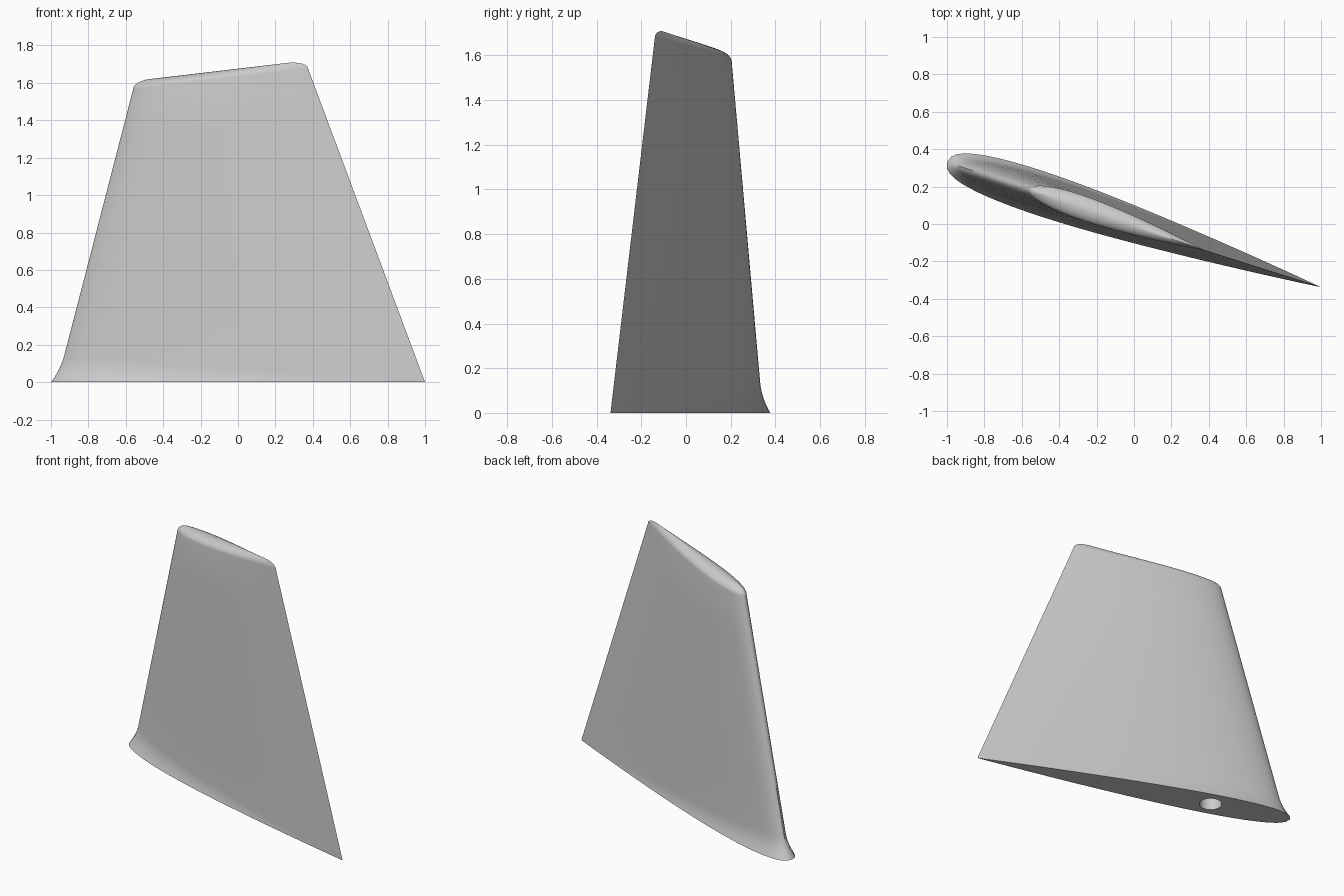
import bpy
import bmesh
import math
from mathutils import Vector

cube = bpy.data.objects.get("Cube")
if cube:
    bpy.data.objects.remove(cube, do_unlink=True)

SIDE = 32                 # stations along each side of the foil
LOOP = 2 * SIDE
CAP_RINGS = 8
FLARE_RINGS = 6
BODY_RINGS = 6

ROOT = Vector((-0.966, 0.32, 0)), Vector((1, -0.338, 0)), 0.095
TIP = Vector((-0.56, 0.185, 1.565)), Vector((0.375, -0.14, 1.675)), 0.13


def station(i):
    """Chord fraction and side for one point around the foil."""
    a = math.tau * i / LOOP
    return (1 - math.cos(a)) / 2, (1 if i < SIDE else -1)


def foil(lead, trail, thickness):
    """Closed symmetric foil section between two chord ends."""
    chord = trail - lead
    across = Vector((-chord.y, chord.x, 0)).normalized()
    points = []
    for i in range(LOOP):
        t, side = station(i)
        half = 5 * thickness * chord.length * (
            0.2969 * math.sqrt(t) - 0.126 * t - 0.3516 * t**2
            + 0.2843 * t**3 - 0.1036 * t**4)
        points.append(lead + chord * t + across * half * side)
    return points


def outward(points, i):
    d = points[(i + 1) % LOOP] - points[i - 1]
    return Vector((-d.y, d.x, 0)).normalized()


root, tip = foil(*ROOT), foil(*TIP)
rows = []

# Flared root, fading out towards the trailing edge
for k in range(FLARE_RINGS):
    u = k / FLARE_RINGS
    row = []
    for i in range(LOOP):
        fade = 1 - station(i)[0]
        p = root[i].lerp(tip[i], 0.09 * fade * u)
        row.append(p + outward(root, i) * 0.035 * fade**2 * (1 - u)**2)
    rows.append(row)

# Straight tapering sides
for k in range(BODY_RINGS + 1):
    row = []
    for i in range(LOOP):
        start = 0.09 * (1 - station(i)[0])
        row.append(root[i].lerp(tip[i], start + (1 - start) * k / BODY_RINGS))
    rows.append(row)

# Domed tip closing on a ridge along the chord
lead, trail, thickness = TIP
along = (trail - lead).normalized()
for k in range(1, CAP_RINGS + 1):
    a = math.pi / 2 * k / CAP_RINGS
    inset = 1 - math.cos(a)
    rise = Vector((0, 0, 0.045 * math.sin(a)))
    rows.append(foil(lead + along * 0.09 * inset + rise,
                     trail - along * 0.12 * inset + rise,
                     thickness * max(math.cos(a), 0)))

bm = bmesh.new()
rings = [[bm.verts.new(p) for p in row] for row in rows]
for low, high in zip(rings, rings[1:]):
    for i in range(LOOP):
        j = (i + 1) % LOOP
        bm.faces.new((low[i], low[j], high[j], high[i]))

# Blind shaft socket in the underside
socket = Vector((-0.494, 0.16, 0))
SEGMENTS, RADIUS, DEPTH = 32, 0.07, 0.5


def circle(z):
    return [bm.verts.new(socket + Vector((
        RADIUS * math.cos(math.tau * i / SEGMENTS),
        RADIUS * math.sin(math.tau * i / SEGMENTS), z)))
        for i in range(SEGMENTS)]


mouth, end = circle(0), circle(DEPTH)
for i in range(SEGMENTS):
    j = (i + 1) % SEGMENTS
    bm.faces.new((mouth[i], mouth[j], end[j], end[i]))
bm.faces.new(end)

# Flat underside around the socket
edges = [bm.edges.get((ring[i - 1], ring[i]))
         for ring in (rings[0], mouth) for i in range(len(ring))]
bmesh.ops.triangle_fill(bm, use_beauty=True, edges=edges)

bmesh.ops.remove_doubles(bm, verts=bm.verts, dist=0.0002)
bmesh.ops.recalc_face_normals(bm, faces=bm.faces)
mesh = bpy.data.meshes.new("fin")
bm.to_mesh(mesh)
bm.free()

fin = bpy.data.objects.new("fin", mesh)
bpy.context.collection.objects.link(fin)

# Plain light grey
grey = bpy.data.materials.new("light_grey")
grey.use_nodes = True
colour = (0.6, 0.6, 0.6, 1)
grey.diffuse_color = colour
grey.node_tree.nodes["Principled BSDF"].inputs["Base Color"].default_value = colour
mesh.materials.append(grey)

bpy.ops.object.select_all(action="DESELECT")
fin.select_set(True)
bpy.context.view_layer.objects.active = fin
bpy.ops.object.shade_smooth_by_angle(angle=math.radians(35))
